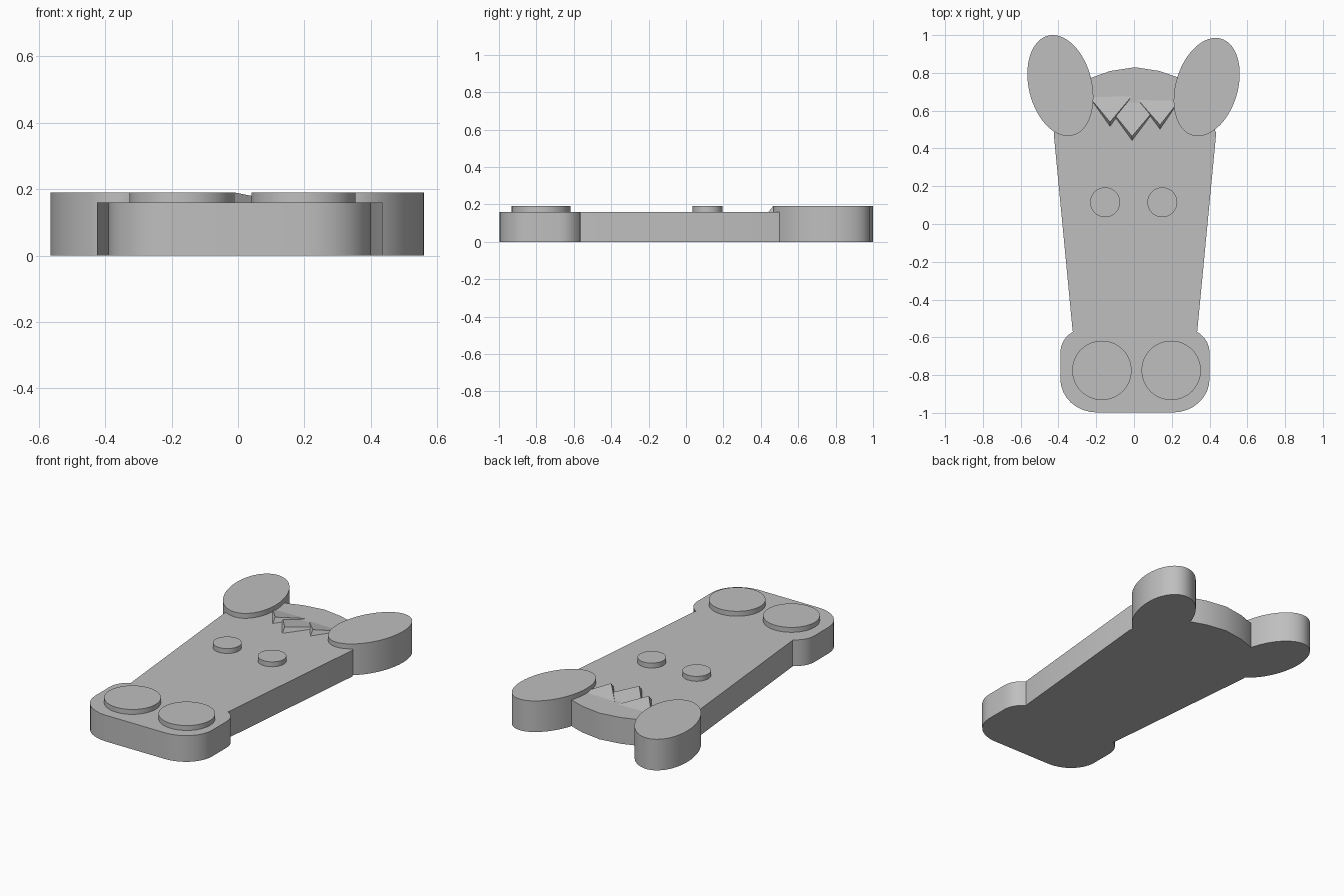
import bpy, bmesh, math
from mathutils import Vector

cube = bpy.data.objects.get("Cube")
if cube:
    bpy.data.objects.remove(cube, do_unlink=True)

grey = bpy.data.materials.new("plain grey")
grey.use_nodes = True
colour = (0.52, 0.52, 0.52, 1)
grey.diffuse_color = colour
grey.node_tree.nodes["Principled BSDF"].inputs["Base Color"].default_value = colour

BASE, RAISED = 0.16, 0.19


def finish(name, bm, smooth=True):
    bmesh.ops.recalc_face_normals(bm, faces=bm.faces)
    mesh = bpy.data.meshes.new(name)
    bm.to_mesh(mesh)
    bm.free()
    mesh.materials.append(grey)
    obj = bpy.data.objects.new(name, mesh)
    bpy.context.collection.objects.link(obj)
    if smooth:
        bpy.ops.object.select_all(action='DESELECT')
        obj.select_set(True)
        bpy.context.view_layer.objects.active = obj
        bpy.ops.object.shade_smooth_by_angle(angle=math.radians(30))
    return obj


def slab(name, outline, bottom, top):
    """Extrude a flat outline straight up."""
    bm = bmesh.new()
    face = bm.faces.new([bm.verts.new((x, y, bottom)) for x, y in outline])
    grown = bmesh.ops.extrude_face_region(bm, geom=[face], use_keep_orig=True)
    verts = [g for g in grown["geom"] if isinstance(g, bmesh.types.BMVert)]
    bmesh.ops.translate(bm, verts=verts, vec=(0, 0, top - bottom))
    return finish(name, bm)


def ellipse(cx, cy, a, b, tilt=0, n=64):
    """Points of an ellipse whose long axis leans from +y by tilt degrees."""
    t = math.radians(tilt)
    pts = []
    for i in range(n):
        u = 2 * math.pi * i / n
        p, q = b * math.cos(u), a * math.sin(u)
        pts.append((cx + p * math.cos(t) - q * math.sin(t),
                    cy + p * math.sin(t) + q * math.cos(t)))
    return pts


def arc(cx, cy, rx, ry, start, end, n=8):
    angles = [math.radians(start + (end - start) * i / n) for i in range(n + 1)]
    return [(cx + rx * math.cos(a), cy + ry * math.sin(a)) for a in angles]


# Head plate: rounded muzzle, tapering face and shallow arched crown
half = arc(0.2, -0.82, 0.195, 0.178, -90, 0)
half += arc(0.265, -0.68, 0.13, 0.125, 0, 62, 5)
half += [(0.33, -0.565), (0.43, 0.48), (0.35, 0.70), (0.23, 0.775), (0.13, 0.81)]
outline = half + [(0, 0.83)] + [(-x, y) for x, y in reversed(half)]
slab("head", [(x + 0.005, y) for x, y in outline], 0, BASE)

# Ears stand a little taller than the head
slab("right_ear", ellipse(-0.39, 0.733, 0.272, 0.167, 13.8), 0, RAISED)
slab("left_ear", ellipse(0.385, 0.725, 0.267, 0.164, -16.7), 0, RAISED)

# Raised round eyes and nostrils
for side, eye_x, nostril_x in (("right", -0.153, -0.17), ("left", 0.15, 0.197)):
    slab(side + "_eye", ellipse(eye_x, 0.115, 0.079, 0.079), BASE, RAISED)
    slab(side + "_nostril", ellipse(nostril_x, -0.775, 0.157, 0.157), BASE, RAISED)


# Forelock: pointed locks that rise towards their front tips
def lock(name, back_right, tip, back_left):
    bm = bmesh.new()
    base = [bm.verts.new((x, y, BASE - 0.002)) for x, y in (back_right, tip, back_left)]
    peak = bm.verts.new((tip[0], tip[1] + 0.025, RAISED))
    bm.faces.new(base)
    for i in range(3):
        bm.faces.new((base[i], base[(i + 1) % 3], peak))
    finish(name, bm, smooth=False)


lock("forelock_right", (-0.243, 0.68), (-0.127, 0.515), (-0.005, 0.685))
lock("forelock_middle", (-0.165, 0.655), (-0.01, 0.44), (0.15, 0.655))
lock("forelock_left", (0.014, 0.665), (0.138, 0.50), (0.245, 0.66))
